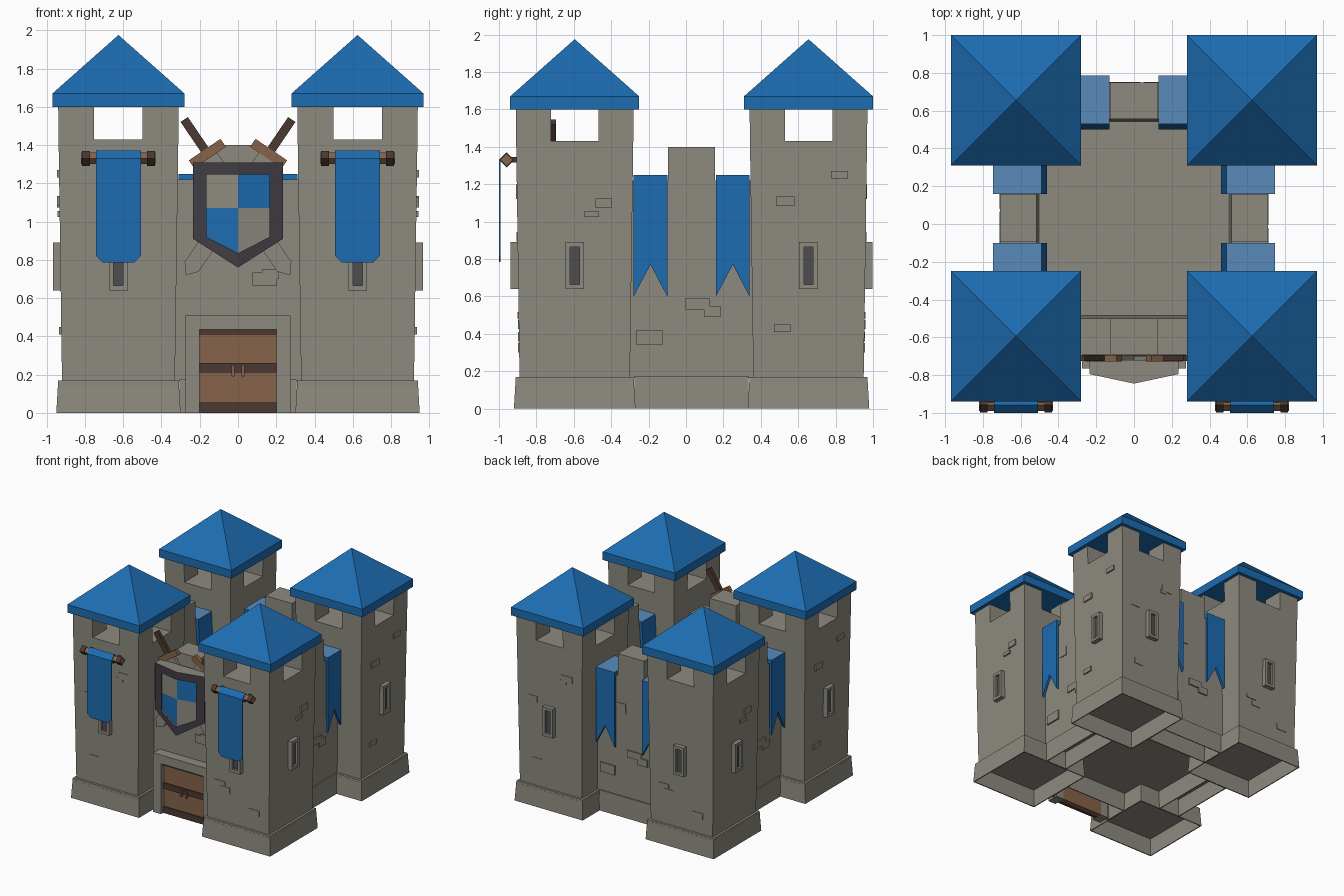
import bpy, bmesh, math
from mathutils import Matrix, Vector

if "Cube" in bpy.data.objects:
    bpy.data.objects.remove(bpy.data.objects["Cube"])


def mat(name, r, g, b):
    m = bpy.data.materials.new(name)
    m.diffuse_color = (r, g, b, 1)
    m.use_nodes = True
    m.node_tree.nodes["Principled BSDF"].inputs["Base Color"].default_value = m.diffuse_color
    return m


STONE = mat("stone", 0.265, 0.255, 0.212)
BLUE = mat("blue", 0.012, 0.150, 0.44)
PALE = mat("pale_blue", 0.10, 0.26, 0.50)
WOOD = mat("wood", 0.24, 0.125, 0.068)
DARKWOOD = mat("dark_wood", 0.07, 0.04, 0.03)
IRON = mat("dark_iron", 0.052, 0.047, 0.057)
SLIT = mat("slit_grey", 0.075, 0.075, 0.08)
CLOTH = [BLUE, PALE]          # second material goes on upward faces
I = Matrix.Identity(4)


def T(x, y, z=0):
    return Matrix.Translation((x, y, z))


def side(k):                  # 0 front, 1 right, 2 back, 3 left
    return Matrix.Rotation(k * math.pi / 2, 4, 'Z')


def solid(name, pairs, mats, M=I, pit=0):
    """Each pair of equal-length rings becomes one closed solid."""
    mats = mats if isinstance(mats, list) else [mats]
    bm = bmesh.new()
    for a, b in pairs:
        va = [bm.verts.new(M @ Vector(p)) for p in a]
        vb = [bm.verts.new(M @ Vector(p)) for p in b]
        n = len(va)
        bm.faces.new(va)
        bm.faces.new(vb)
        for i in range(n):
            j = (i + 1) % n
            bm.faces.new((va[i], va[j], vb[j], vb[i]))
    bmesh.ops.recalc_face_normals(bm, faces=bm.faces)
    bm.normal_update()
    if pit:                   # hollow the underside with upright inner walls
        f = min(bm.faces, key=lambda f: f.normal.z)
        bmesh.ops.inset_region(bm, faces=[f], thickness=.012)
        bmesh.ops.translate(bm, verts=f.verts, vec=(0, 0, .0001))
        g = bmesh.ops.extrude_discrete_faces(bm, faces=[f])["faces"][0]
        bmesh.ops.translate(bm, verts=g.verts, vec=(0, 0, pit))
    me = bpy.data.meshes.new(name)
    for m in mats:
        me.materials.append(m)
    if len(mats) > 1:
        for f in bm.faces:
            f.material_index = int(f.normal.z > 0.7)
    bm.to_mesh(me)
    bm.free()
    ob = bpy.data.objects.new(name, me)
    bpy.context.collection.objects.link(ob)
    return ob


def block(name, u, o, z, m, M=I, top=None, pit=0):
    """Box facing outward: u across, o outward, z up; top=(u, o) tapers it."""
    tu, to = top or (u, o)
    rect = lambda a, b, h: [(a[0], -b[0], h), (a[1], -b[0], h), (a[1], -b[1], h), (a[0], -b[1], h)]
    return solid(name, [(rect(u, o, z[0]), rect(tu, to, z[1]))], m, M, pit)


def plate(name, pts, o, m, M=I):
    """Outline in (u, z) with thickness outward."""
    return solid(name, [([(p[0], -o[0], p[1]) for p in pts], [(p[0], -o[1], p[1]) for p in pts])], m, M)


def sq(h):
    return (-h, h)


def frame(name, w, z, t, o, m, M, bottom=True):
    """Rectangular surround of border t."""
    bars = [((-w, t - w), z), ((w - t, w), z), ((t - w, w - t), (z[1] - t, z[1]))]
    if bottom:
        bars.append(((t - w, w - t), (z[0], z[0] + t)))
    for u, zz in bars:
        block(name, u, o, zz, m, M)


def bricks(lst, face, out, M):
    for u, z, w, h in lst:
        f = face(z)
        block("raised_brick", (u - w / 2, u + w / 2), (f - 0.04, f + out), (z - h / 2, z + h / 2), STONE, M)


# ---- corner towers ----
tower_face = lambda z: 0.295 + 0.02 * (z - 0.17) / 1.43
PATTERNS = [
    [(.165, 1.17, .10, .055), (.13, 1.135, .06, .03), (-.165, .92, .09, .05), (-.125, .385, .09, .05)],
    [(-.17, .5, .10, .035), (-.12, .45, .09, .05), (.155, .325, .10, .05)],
    [(.155, 1.10, .09, .05), (.09, 1.04, .08, .03)],
    [(-.125, 1.11, .10, .05), (.165, 1.25, .09, .04), (-.14, .43, .09, .04)],
]
for sx in (-1, 1):
    for ty in (-0.595, 0.655):
        C = T(sx * 0.625, ty)
        block("tower_plinth", sq(.325), sq(.325), (0, .17), STONE, C, (sq(.315), sq(.315)), pit=.155)
        block("tower_body", sq(.295), sq(.295), (.165, 1.43), STONE, C, (sq(.313), sq(.313)))
        for k in range(4):
            block("tower_merlon", (.127, .313), (.127, .313), (1.43, 1.605), STONE, C @ side(k),
                  ((.127, .315), (.127, .315)))
        block("roof_eave", sq(.345), sq(.345), (1.6, 1.67), BLUE, C)
        block("roof_pyramid", sq(.345), sq(.345), (1.67, 1.975), BLUE, C, (sq(.0005), sq(.0005)))
        # arrow slits and raised bricks on the two outer faces
        for k in (0 if ty < 0 else 2, 1 if sx > 0 else 3):
            M = C @ side(k)
            frame("slit_frame", .05, (.64, .89), .025, (.28, .342), STONE, M)
            block("arrow_slit", sq(.026), (.28, .322), (.66, .87), SLIT, M)
            if k % 2 == 0:
                p = PATTERNS[0 if (sx < 0) == (ty < 0) else 1]
            else:
                p = PATTERNS[2 if (ty < 0) == (sx > 0) else 3]
            bricks(p, tower_face, .012 if k % 2 else .005, M)

# ---- curtain walls: (side, inner, outer, centre along wall) ----
for k, o0, o1, c in ((0, .485, .69, 0), (1, .50, .71, .03), (2, .54, .75, 0), (3, .50, .71, -.03)):
    M = side(k) @ T(c, 0)
    L = sq(.36)
    P = sq(.305)
    block("wall", L, (o0, o1 - .015), (.165, 1.22), STONE, M, (L, (o0 + .015, o1)))
    block("wall_plinth", P, (o0, o1), (0, .175), STONE, M, (P, (o0, o1 - .004)), pit=.155)
    block("wall_merlon", sq(.125), (o0 + .015, o1), (1.22, 1.4), STONE, M)
    if k == 0:
        bricks([(.14, .70, .13, .07), (.17, .725, .09, .05)], lambda z: .685, .008, M)
        continue
    wall_bricks = [(-.225, .38, .14, .08), (.03, .56, .13, .06), (.11, .52, .09, .06), (-.09, .94, .08, .08)]
    bricks(wall_bricks, lambda z: o1 - .01, .012, M)
    # swallowtail cloths draped over the wall
    for s in (-1, 1):
        a, b = sorted((s * .13, s * .31))
        tail = [(a, 1.235), (b, 1.235), (b, .60), ((a + b) / 2, .77), (a, .60)]
        plate("drape_outer", tail, (o1 + .016, o1 + .037), BLUE, M)
        block("drape_top", (a, b), (o0 - .01, o1 + .037), (1.215, 1.25), CLOTH, M)
        block("drape_inner", (a, b), (o0 - .04, o0 - .015), (.68, 1.24), BLUE, M, ((a, b), (o0 - .01, o0 + .015)))

block("courtyard_floor", sq(.56), (-.6, .55), (.165, .2), STONE)

# ---- front hanging banners on square poles ----
for sx in (-1, 1):
    M = T(sx * .625, -.595)

    def rod(name, x0, x1, r, m):
        ring = lambda x: [(x, -.364 + r * math.cos(i * math.pi / 2), 1.33 + r * math.sin(i * math.pi / 2))
                          for i in range(4)]
        solid(name, [(ring(x0), ring(x1))], m, M)

    rod("banner_pole", -.195, .195, .03, WOOD)
    rod("banner_fold", -.117, .117, .041, BLUE)
    for s in (-1, 1):
        rod("pole_knob", s * .15, s * .19, .038, DARKWOOD)
        block("pole_bracket", sorted((s * .12, s * .145)), (.29, .365), (1.315, 1.345), DARKWOOD, M)
    w = .117
    plate("front_banner", [(-w, 1.33), (w, 1.33), (w, .82), (.08, .785), (-.08, .785), (-w, .82)],
          (.396, .405), BLUE, M)

# ---- gate ----
frame("door_surround", .275, (0, .51), .075, (.66, .765), STONE, I, bottom=False)
block("door_panel", sq(.2), (.66, .725), (0, .44), WOOD)
for z in ((0, .055), (.21, .26), (.41, .437)):
    block("door_band", sq(.2), (.7, .735), z, DARKWOOD)
for s in (-1, 1):
    block("door_handle", sorted((s * .018, s * .034)), (.72, .75), (.19, .25), WOOD)

# ---- crossed swords behind the shield ----
for s in (-1, 1):
    M = T(0, -.708, 1.12) @ Matrix.Rotation(s * .597, 4, 'Y')
    off = s * .003
    plate("sword_blade", [(-.045, .3), (.045, .3), (.045, -.43), (0, -.485), (-.045, -.43)],
          (-.012 + off, .014 + off), STONE, M)
    block("sword_guard", sq(.1), (-.014, .02), (.26, .31), WOOD, M)
    block("sword_grip", sq(.023), (-.014, .016), (.3, .5), DARKWOOD, M)

# ---- shield, bent along its centre line ----
ridge = lambda x, d: -(.845 - .05 * abs(x) / .235) + d


def bent(pts, s, d=0):
    return ([(s * x, -.72, z) for x, z in pts], [(s * x, ridge(x, d), z) for x, z in pts])


outer = [(0, 1.31), (.235, 1.31), (.235, .91), (0, .76)]
inner = [(0, 1.245), (.165, 1.245), (.165, .92), (0, .835)]
strips = [[outer[i], outer[i + 1], inner[i + 1], inner[i]] for i in range(3)]
upper = [(0, 1.245), (.165, 1.245), (.165, 1.07), (0, 1.07)]
lower = [(0, 1.07), (.165, 1.07), (.165, .92), (0, .835)]
solid("shield_rim", [bent(p, s) for s in (-1, 1) for p in strips], [IRON, STONE])
solid("shield_blue_quarters", [bent(upper, 1, .012), bent(lower, -1, .012)], BLUE)
solid("shield_grey_quarters", [bent(upper, -1, .012), bent(lower, 1, .012)], STONE)
